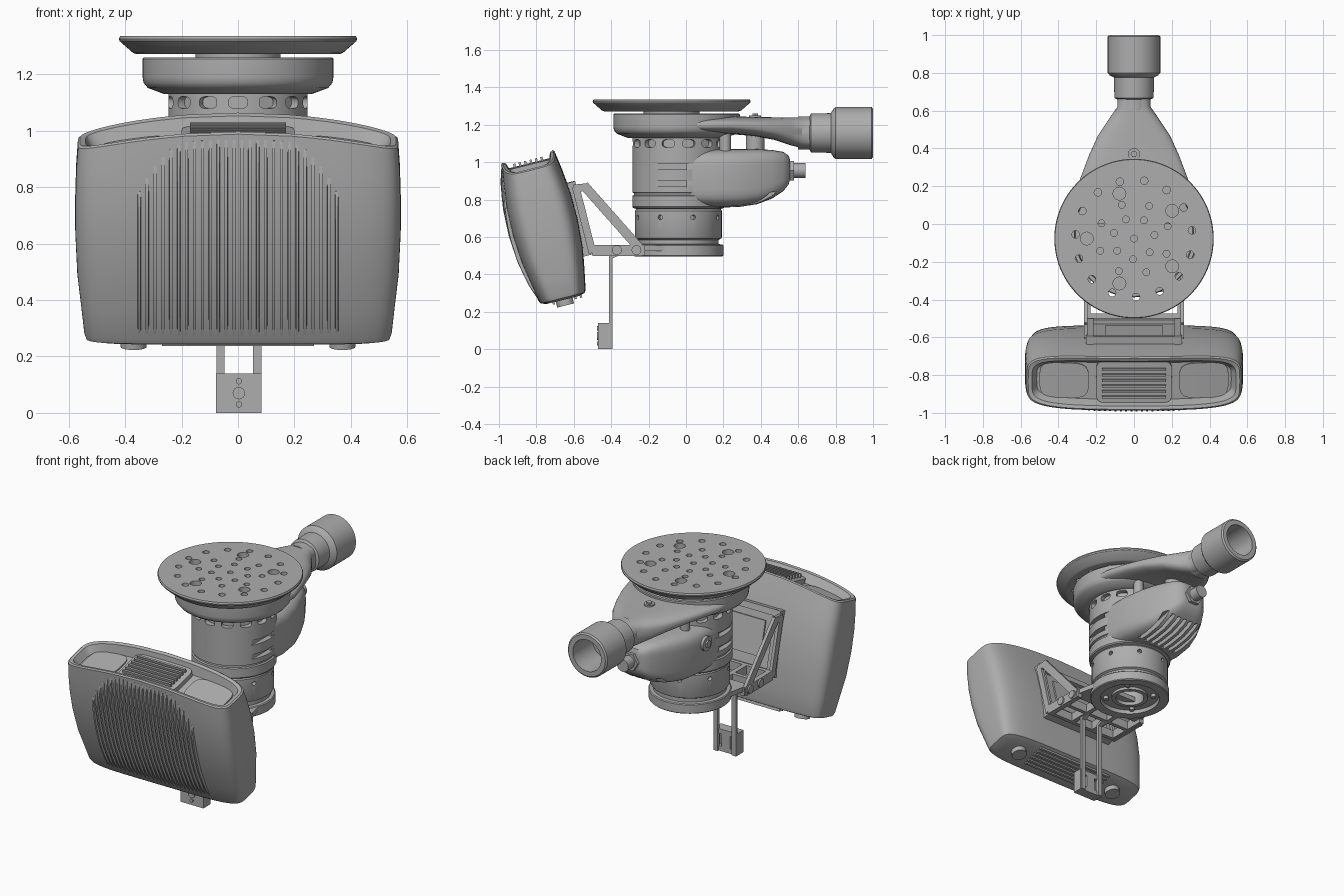
import bpy, bmesh
from math import cos, sin, pi, radians, copysign
from mathutils import Matrix, Vector

cube = bpy.data.objects.get("Cube")
if cube:
    bpy.data.objects.remove(cube, do_unlink=True)

grey = bpy.data.materials.new("plain_grey")
grey.use_nodes = True
grey.diffuse_color = (0.42, 0.42, 0.42, 1)
grey.node_tree.nodes["Principled BSDF"].inputs["Base Color"].default_value = grey.diffuse_color
parts = []
AXIS_Y = -0.04          # motor axis


# Geometry helpers: each returns (vertices, faces)
def ring(half_x, half_y, power=2, count=48):
    def bend(value):
        return copysign(abs(value) ** (2 / power), value)
    angles = [2 * pi * i / count for i in range(count)]
    return [(half_x * bend(cos(a)), half_y * bend(sin(a))) for a in angles]


def loft(rings):
    n = len(rings[0])
    verts = [p for r in rings for p in r]
    faces = []
    for k in range(len(rings) - 1):
        for i in range(n):
            j = (i + 1) % n
            faces.append((k * n + i, k * n + j, k * n + n + j, k * n + n + i))
    for start in (0, len(verts) - n):      # caps as strips
        for i in range(n // 2):
            strip = dict.fromkeys((i, i + 1, n - i - 1, (n - i) % n))
            faces.append(tuple(start + s for s in strip))
    return verts, faces


def prism(outline, low, high):
    return loft([[(x, y, z) for x, y in outline] for z in (low, high)])


def move(geo, matrix):
    return [tuple(matrix @ Vector(v)) for v in geo[0]], geo[1]


def lathe(profile, centre_y=AXIS_Y, count=72):
    return loft([[(x, y + centre_y, z) for x, y in ring(r, r, count=count)] for r, z in profile])


def turn(axis, degrees):
    return Matrix.Rotation(radians(degrees), 4, axis)


def cyl(centre, radius, length, axis="Z", count=32):
    rot = {"X": turn("Y", 90), "Y": turn("X", -90), "Z": Matrix()}[axis]
    rod = prism(ring(radius, radius, count=count), -length / 2, length / 2)
    return move(rod, Matrix.Translation(centre) @ rot)


def box(x0, x1, y0, y1, z0, z1):
    return prism([(x0, y0), (x1, y0), (x1, y1), (x0, y1)], z0, z1)


def beam(x, thick, width, start, end):
    a, b = Vector((x, *start)), Vector((x, *end))
    side = Vector((0, a.z - b.z, b.y - a.y)).normalized() * width / 2
    dx = Vector((thick / 2, 0, 0))
    return loft([[tuple(p + s) for s in (side + dx, side - dx, -side - dx, -side + dx)] for p in (a, b)])


def add(name, *geos, place=None):
    verts, faces = [], []
    for v, f in geos:
        base = len(verts)
        verts += [place(p) for p in v] if place else v
        faces += [tuple(base + i for i in face) for face in f]
    mesh = bpy.data.meshes.new(name)
    mesh.from_pydata(verts, [], faces)
    bm = bmesh.new()
    bm.from_mesh(mesh)
    bmesh.ops.recalc_face_normals(bm, faces=bm.faces)
    bm.to_mesh(mesh)
    bm.free()
    mesh.materials.append(grey)
    obj = bpy.data.objects.new(name, mesh)
    bpy.context.collection.objects.link(obj)
    parts.append(obj)
    return obj


def cut(target, *geos):
    cutter = add("cutter", *geos)
    parts.remove(cutter)
    mod = target.modifiers.new("cut", "BOOLEAN")
    mod.operation, mod.solver, mod.object = "DIFFERENCE", "EXACT", cutter
    graph = bpy.context.evaluated_depsgraph_get()
    mesh = bpy.data.meshes.new_from_object(target.evaluated_get(graph))
    target.modifiers.clear()
    target.data = mesh
    bpy.data.objects.remove(cutter, do_unlink=True)


def around(geo, count, z, offset=0):
    return [move(geo, Matrix.Translation((0, AXIS_Y, z)) @ turn("Z", offset + 360 * i / count))
            for i in range(count)]


# Sanding disc with dust holes
disc_y = -0.077
disc = add("disc", lathe([(0.3, 1.275), (0.36, 1.272), (0.372, 1.276), (0.42, 1.318),
                          (0.422, 1.326), (0.418, 1.336)], disc_y, 96))
holes = []
for count, dist, size, phase in ((1, 0, 0.018, 0), (7, 0.11, 0.018, 10), (8, 0.19, 0.018, 20),
                                 (5, 0.25, 0.034, 36), (15, 0.31, 0.02, 8)):
    for i in range(count):
        a = radians(phase) + 2 * pi * i / count
        holes.append(cyl((dist * cos(a), disc_y + dist * sin(a), 1.3), size, 0.2, count=16))
cut(disc, *holes)
add("disc_hub", lathe([(0.15, 1.18), (0.15, 1.277)], disc_y))

# Dust shroud and its duct to the hose
add("shroud", lathe([(0.26, 1.13), (0.275, 1.135), (0.32, 1.152), (0.335, 1.17), (0.338, 1.19),
                     (0.338, 1.255), (0.333, 1.26), (0.315, 1.26), (0.31, 1.2)], -0.05))
duct = [(0.0, 0.32, 1.15, 1.245), (0.12, 0.32, 1.15, 1.245), (0.24, 0.285, 1.15, 1.245),
        (0.36, 0.24, 1.14, 1.242), (0.47, 0.19, 1.12, 1.24), (0.56, 0.13, 1.09, 1.24),
        (0.62, 0.088, 1.075, 1.238), (0.68, 0.086, 1.072, 1.238)]


def along_y(stations, power):
    return loft([[(x, y, (lo + hi) / 2 + z) for x, z in ring(w, (hi - lo) / 2, power)]
                 for y, w, lo, hi in stations])


add("dust_duct", along_y(duct, 2.8))
add("duct_screw", cyl((0, 0.37, 1.24), 0.032, 0.02), cyl((0, 0.37, 1.25), 0.018, 0.02, count=6))
add("duct_posts", cyl((0, 0.37, 1.11), 0.05, 0.12),
    *[cyl((s * 0.14, 0.21, 1.11), 0.03, 0.12) for s in (-1, 1)])
hose = lathe([(0.1, 0.8), (0.1, 1), (0.13, 1), (0.139, 0.992), (0.139, 0.8), (0.128, 0.787),
              (0.106, 0.775), (0.104, 0.668), (0.088, 0.66), (0.088, 0.6)], 0)
add("hose_cuff", move(hose, Matrix.Translation((0, 0, 1.156)) @ turn("X", -90)))

# Motor body with vents, grooves and a hollow base ring
motor = add("motor", lathe([
    (0.085, 0.6), (0.085, 0.503), (0.11, 0.503), (0.11, 0.52), (0.175, 0.52), (0.18, 0.497),
    (0.235, 0.497), (0.24, 0.502), (0.24, 0.555), (0.235, 0.56), (0.215, 0.562), (0.215, 0.585),
    (0.228, 0.592), (0.232, 0.6), (0.232, 0.74), (0.225, 0.75), (0.242, 0.755), (0.247, 0.762),
    (0.247, 0.82), (0.238, 0.824), (0.238, 0.834), (0.247, 0.838), (0.247, 1.13), (0.235, 1.142)]))
vent = move(prism(ring(0.021, 0.034, 3, 24), 0.215, 0.3), turn("Y", 90))
grooves = [box(*sorted((s * 0.212, s * 0.3)), -0.2, 0.05, z, z + 0.03) for s in (-1, 1) for z in (0.96, 0.87)]
cut(motor, *around(vent, 14, 1.1, -90), *around(cyl((0.23, 0, 0), 0.013, 0.05, "X", 16), 8, 0.705, 20), *grooves)
add("base_screws", *around(cyl((0.145, 0, 0), 0.015, 0.03, count=12), 4, 0.515, 45))

# Rear housing with vents underneath
housing = add("rear_housing", along_y([
    (0, 0.235, 0.76, 1.07), (0.15, 0.24, 0.757, 1.07), (0.28, 0.22, 0.76, 1.07),
    (0.38, 0.185, 0.775, 1.07), (0.46, 0.15, 0.805, 1.065), (0.52, 0.115, 0.845, 1.055),
    (0.548, 0.085, 0.88, 1.035), (0.557, 0.06, 0.91, 1.01)], 4.5))
cut(housing, *[move(box(x - 0.012, x + 0.012, -0.12, 0.16, -0.1, 0.02),
                    Matrix.Translation((0, 0.33, 0.79)) @ turn("X", 13))
               for x in [0.045 * i for i in range(-3, 4)]])
add("cable_nut", cyl((0, 0.562, 0.955), 0.06, 0.03, "Y", 6))
add("cable_socket", cyl((0, 0.59, 0.955), 0.04, 0.1, "Y"))
add("brush_cap", cyl((-0.235, 0.14, 0.97), 0.045, 0.03, "X"), cyl((-0.25, 0.14, 0.97), 0.025, 0.02, "X", 6))

# Bracket under the motor
rails = [box(x - 0.015, x + 0.015, -0.5, -0.22, 0.5, 0.555) for x in (-0.245, -0.08, 0.08, 0.245)]
add("bracket_base", *rails, box(-0.26, 0.26, -0.5, -0.475, 0.5, 0.555),
    box(-0.26, 0.26, -0.36, -0.335, 0.5, 0.555),
    prism([(-0.26, -0.27), (0.26, -0.27), (0.22, -0.08), (-0.22, -0.08)], 0.525, 0.555))
for name, s in (("left", 1), ("right", -1)):
    x = s * 0.255
    add(name + "_bracket_arm", beam(x, 0.02, 0.05, (-0.24, 0.53), (-0.545, 0.875)),
        beam(x, 0.02, 0.04, (-0.59, 0.87), (-0.5, 0.515)), beam(x, 0.02, 0.04, (-0.52, 0.868), (-0.6, 0.86)),
        beam(x, 0.02, 0.06, (-0.5, 0.528), (-0.235, 0.528)),
        *[cyl((x, y, 0.53), 0.026, 0.04, "X", 16) for y in (-0.37, -0.265)])

# Hanging tab
add("hanger_rods", *[box(x - 0.015, x + 0.015, -0.412, -0.394, 0, 0.5) for x in (-0.062, 0.068)],
    *[beam(x, 0.03, 0.018, (-0.405, 0.49), (-0.36, 0.51)) for x in (-0.062, 0.068)])
tab = add("hanger_tab", box(-0.078, 0.084, -0.47, -0.405, 0, 0.14))
cut(tab, *[box(x - 0.014, x + 0.014, -0.43, -0.3, 0.03, 0.11) for x in (-0.04, 0.046)])
add("hanger_screws", *[cyl((0.003, -0.471, z), r, 0.012, "Y", 16)
                       for z, r in ((0.07, 0.022), (0.03, 0.011), (0.112, 0.011))])

# Tilted front unit, modelled upright and then leaned back
tilt = Matrix.Translation((0, -0.7525, 0.65)) @ turn("X", 14)


def lean(p):
    x, y, z = p
    sag = 0.07 * (x / 0.57) ** 2 * max(0, z / 0.39)
    return tuple(tilt @ Vector((x, y, z - sag)))


shell = [(-0.398, 0.5, 0.09), (-0.388, 0.538, 0.122), (-0.37, 0.545, 0.13), (-0.27, 0.556, 0.149),
         (-0.15, 0.57, 0.17), (0, 0.577, 0.18), (0.15, 0.577, 0.177), (0.28, 0.574, 0.163), (0.385, 0.568, 0.147)]
rim = [(0.392, 0.56, 0.139), (0.385, 0.54, 0.122), (0.325, 0.515, 0.1)]
add("unit_body", loft([[(x, y, h) for x, y in ring(w, d, 5, 96)] for h, w, d in shell + rim]), place=lean)


def depth(h):
    for (a, _, da), (b, _, db) in zip(shell, shell[1:]):
        if h <= b:
            return da + (db - da) * (h - a) / (b - a)
    return shell[-1][2]


# Cooling fins that follow the curved front
fins = []
for k in range(26):
    x = -0.35 + 0.7 * k / 25
    low, high = -0.355 + 0.25 * abs(x) ** 3, 0.365 - 0.17 * max(0, (abs(x) - 0.17) / 0.18) ** 2
    rings = []
    for i in range(11):
        h = low + (high - low) * i / 10
        d = depth(h) * (1 - (abs(x) / 0.57) ** 5) ** 0.2
        out = 0.02 * sin(pi * i / 10) ** 0.4 if 0 < i < 10 else 0.001
        rings.append([(x - 0.007, 0.02 - d, h), (x + 0.007, 0.02 - d, h),
                      (x + 0.005, -d - out, h), (x - 0.005, -d - out, h)])
    fins.append(loft(rings))
add("front_fins", *fins, place=lean)

# Lenses, centre grille, knobs and lower slats
for name, s in (("left", 1), ("right", -1)):
    add(name + "_lens", prism([(s * 0.37 + x, y) for x, y in ring(0.13, 0.095, 4)], 0.315, 0.334), place=lean)
    add(name + "_knob", cyl((s * 0.37, 0.005, -0.4), 0.046, 0.06), place=lean)
add("centre_block", prism(ring(0.2, 0.115, 8), 0.3, 0.355), place=lean)
add("centre_slats", *[box(-0.17, 0.17, y, y + 0.012, 0.34, 0.378)
                      for y in [-0.085 + 0.03 * i for i in range(6)]], place=lean)
add("lower_slats", *[box(-0.27, 0.27, y, y + 0.012, -0.41, -0.37)
                     for y in [-0.06 + 0.03 * i for i in range(6)]], place=lean)

# Mounting frame on the back of the unit
add("mount_frame", *[box(s * 0.235 - 0.02, s * 0.235 + 0.02, 0.15, 0.215, -0.2, 0.21) for s in (-1, 1)],
    *[box(-0.25, 0.25, 0.15, 0.212, z, z + 0.04) for z in (-0.2, 0.17)],
    box(-0.22, 0.22, 0.15, 0.19, -0.17, 0.18), box(-0.15, 0.15, 0.15, 0.2, -0.1, 0.12), place=lean)

# Smooth shading with sharp edges kept
bpy.ops.object.select_all(action="DESELECT")
for obj in parts:
    obj.select_set(True)
bpy.context.view_layer.objects.active = parts[0]
bpy.ops.object.shade_smooth_by_angle(angle=radians(32))
